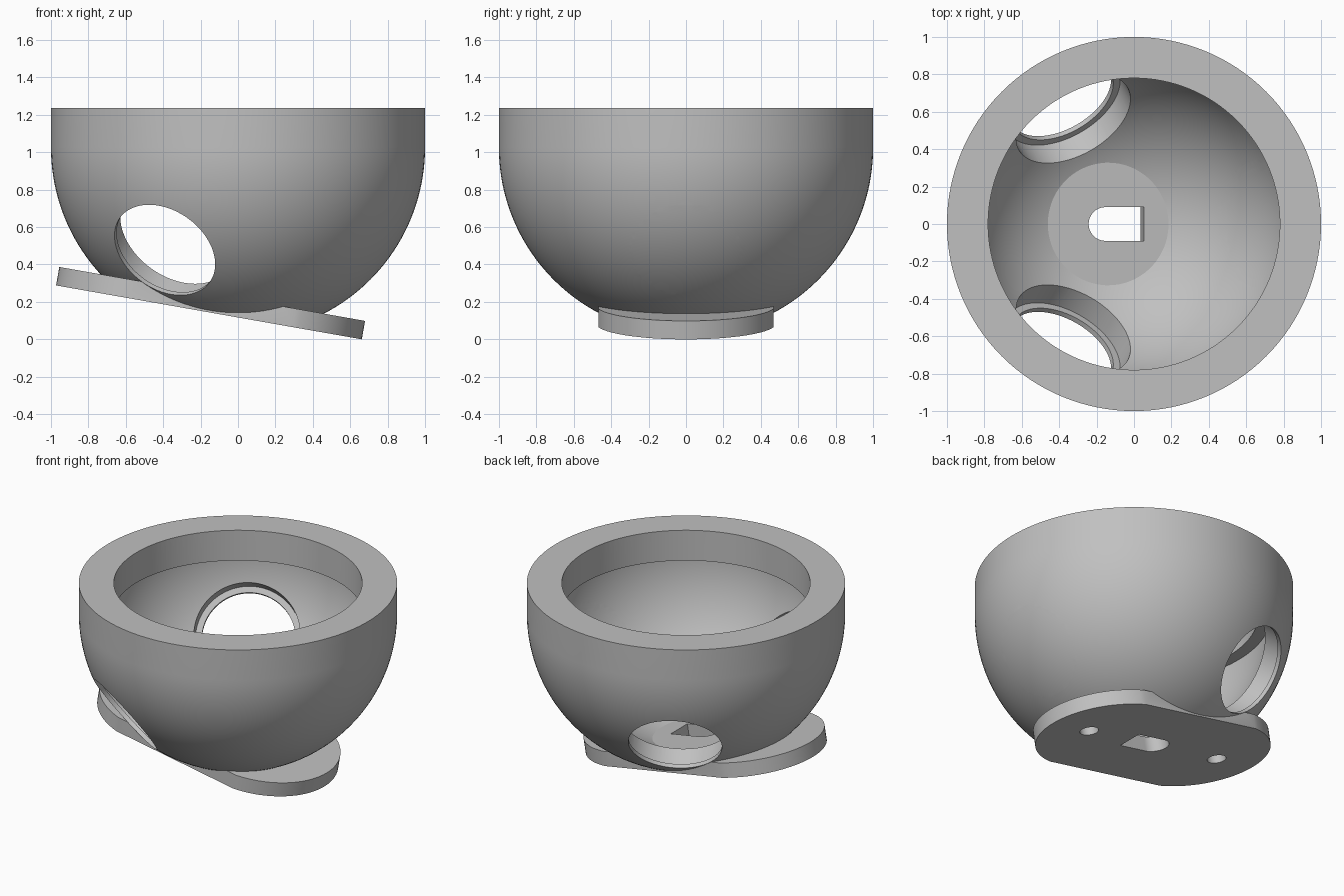
import bpy, bmesh
from math import sin, cos, pi, radians, atan2, hypot
from mathutils import Matrix, Vector

if "Cube" in bpy.data.objects:
    bpy.data.objects.remove(bpy.data.objects["Cube"])

CENTRE = 1.025       # height of the sphere centre
TOP = 1.235          # rim height
BASE = 0.895         # distance from sphere centre to plate underside
THICK = 0.1          # plate thickness
SEGS = 128

grey = bpy.data.materials.new("plain grey")
grey.use_nodes = True
grey.diffuse_color = (0.53, 0.53, 0.53, 1)
grey.node_tree.nodes["Principled BSDF"].inputs["Base Color"].default_value = (0.53, 0.53, 0.53, 1)

lift = Matrix.Translation((0, 0, CENTRE))
tilt = lift @ Matrix.Rotation(radians(10), 4, 'Y')   # frame of the sloping plate


def finish(name, bm):
    bmesh.ops.recalc_face_normals(bm, faces=bm.faces)
    mesh = bpy.data.meshes.new(name)
    bm.to_mesh(mesh)
    bm.free()
    mesh.materials.append(grey)
    obj = bpy.data.objects.new(name, mesh)
    bpy.context.collection.objects.link(obj)
    return obj


def lathe(profile):
    """Revolve (radius, height) points round the vertical axis."""
    bm = bmesh.new()
    verts = [bm.verts.new((r, 0, z)) for r, z in profile]
    edges = [bm.edges.new(pair) for pair in zip(verts, verts[1:])]
    bmesh.ops.spin(bm, geom=verts + edges, cent=(0, 0, 0), axis=(0, 0, 1),
                   angle=2 * pi, steps=SEGS, use_duplicate=False)
    bmesh.ops.remove_doubles(bm, verts=bm.verts, dist=1e-5)
    return bm


def prism(name, outline, low, high, matrix):
    """Extrude a flat outline along the local z of the given frame."""
    bm = bmesh.new()
    face = bm.faces.new([bm.verts.new((x, y, low)) for x, y in outline])
    moved = bmesh.ops.extrude_face_region(bm, geom=[face])["geom"]
    bmesh.ops.translate(bm, vec=(0, 0, high - low),
                        verts=[v for v in moved if isinstance(v, bmesh.types.BMVert)])
    bm.transform(matrix)
    return finish(name, bm)


def arc(cx, cy, r, start, end, n):
    return [(cx + r * cos(start + (end - start) * i / n),
             cy + r * sin(start + (end - start) * i / n)) for i in range(n + 1)]


def circle(cx, r, n=96):
    return arc(cx, 0, r, 0, 2 * pi, n)[:-1]


def hemisphere(r, n=40):
    return [(r * sin(pi / 2 * i / n), CENTRE - r * cos(pi / 2 * i / n)) for i in range(n + 1)]


def combine(target, tool, operation):
    mod = target.modifiers.new("combine", 'BOOLEAN')
    mod.operation = operation
    mod.solver = 'EXACT'
    mod.object = tool
    bpy.context.view_layer.objects.active = target
    bpy.ops.object.modifier_apply(modifier=mod.name)
    bpy.data.objects.remove(tool)


# Solid round-bottomed bowl
bowl = finish("bowl_with_mounting_plate", lathe(hemisphere(1) + [(1, TOP), (0, TOP)]))

# Sloping mounting plate with rounded ends, trimmed flush underneath
half_w, crease, end = 0.468, 0.455, 0.83
c = (end ** 2 - crease ** 2 - half_w ** 2) / (2 * (end - crease))
a = atan2(half_w, crease - c)
r = hypot(half_w, crease - c)
tip = arc(c, 0, r, -a, a, 40)
outline = tip + [(-x, -y) for x, y in tip]
combine(bowl, prism("plate", outline, -BASE - 0.05, THICK - BASE, tilt), 'UNION')
square = [(-2, -2), (2, -2), (2, 2), (-2, 2)]
combine(bowl, prism("underside_trim", square, -BASE - 1, -BASE, tilt), 'DIFFERENCE')

# Hollow: round cavity, narrower rim, flat floor on the plate
bm = lathe(hemisphere(0.86) + [(0.78, CENTRE), (0.78, TOP + 0.2), (0, TOP + 0.2)])
up = (tilt.to_3x3() @ Vector((0, 0, 1))).normalized()
cut = bmesh.ops.bisect_plane(bm, geom=bm.verts[:] + bm.edges[:] + bm.faces[:],
                             plane_co=tilt @ Vector((0, 0, THICK - BASE)),
                             plane_no=up, clear_inner=True)["geom_cut"]
bmesh.ops.edgeloop_fill(bm, edges=[e for e in cut if isinstance(e, bmesh.types.BMEdge)])
combine(bowl, finish("cavity", bm), 'DIFFERENCE')

# Three round ports, each counterbored from the inside
for k in range(3):
    port = lift @ Matrix.Rotation(k * 2 * pi / 3, 4, 'Z') @ Matrix.Rotation(radians(125), 4, 'Y')
    combine(bowl, prism("port", circle(0, 0.295), 0.45, 1.2, port), 'DIFFERENCE')
    combine(bowl, prism("counterbore", circle(0, 0.335), 0.5, 0.927, port), 'DIFFERENCE')

# Slot through the floor, round at one end
slot = arc(-0.016, 0, 0.09, pi / 2, 3 * pi / 2, 24) + [(0.194, -0.09), (0.194, 0.09)]
combine(bowl, prism("slot", slot, -BASE - 0.1, -0.6, tilt), 'DIFFERENCE')

# Two blind screw holes in the underside
for x in (-0.53, 0.53):
    combine(bowl, prism("screw_hole", circle(x, 0.06, 32), -BASE - 0.1, 0.13 - BASE, tilt), 'DIFFERENCE')

# Smooth curved walls, crisp edges
bpy.ops.object.select_all(action='DESELECT')
bowl.select_set(True)
bpy.context.view_layer.objects.active = bowl
bpy.ops.object.shade_smooth_by_angle(angle=radians(20))
